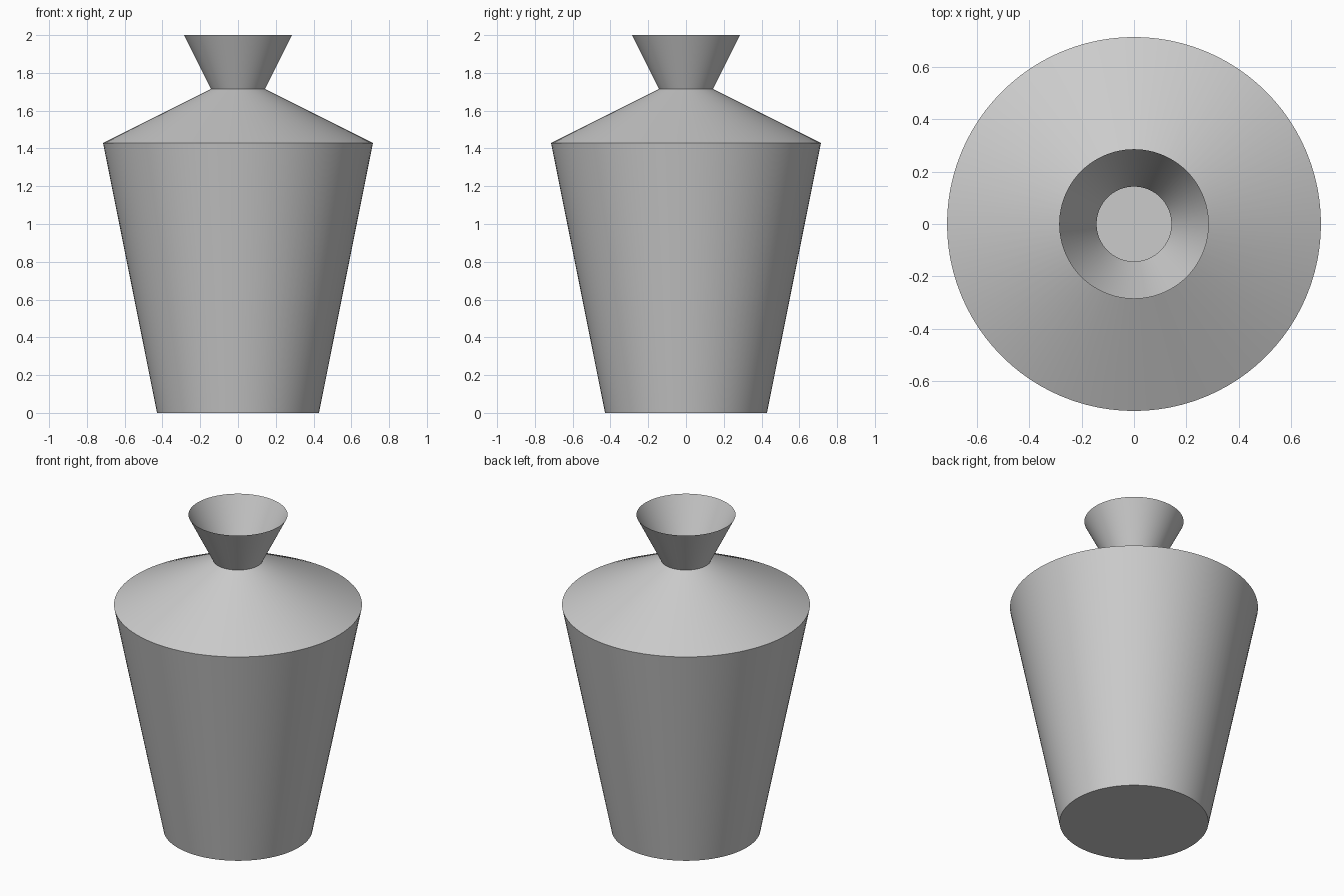
import bpy
import bmesh
import math

SIDES = 96

default = bpy.data.objects.get("Cube")
if default:
    bpy.data.objects.remove(default, do_unlink=True)


def make_material(name, color):
    mat = bpy.data.materials.new(name)
    mat.use_nodes = True
    mat.diffuse_color = color
    mat.node_tree.nodes["Principled BSDF"].inputs["Base Color"].default_value = color
    return mat


def lathe(name, profile, mat):
    """Revolve a (radius, height) profile into a thin open shell."""
    bm = bmesh.new()
    verts = [bm.verts.new((r, 0, z)) for r, z in profile]
    edges = [bm.edges.new(pair) for pair in zip(verts, verts[1:])]
    bmesh.ops.spin(bm, geom=verts + edges, cent=(0, 0, 0), axis=(0, 0, 1),
                   angle=math.tau, steps=SIDES, use_duplicate=False)
    bmesh.ops.remove_doubles(bm, verts=bm.verts[:], dist=0.0001)
    # Close the base with one flat disc
    rim = [e for e in bm.edges if e.is_boundary and all(v.co.z < 0.001 for v in e.verts)]
    bmesh.ops.contextual_create(bm, geom=rim)
    bmesh.ops.recalc_face_normals(bm, faces=bm.faces[:])
    # An open shell should face outward, so its base faces down
    base = min(bm.faces, key=lambda f: f.calc_center_median().z)
    if base.normal.z > 0:
        bmesh.ops.reverse_faces(bm, faces=bm.faces[:])
    mesh = bpy.data.meshes.new(name)
    bm.to_mesh(mesh)
    bm.free()
    mesh.materials.append(mat)
    obj = bpy.data.objects.new(name, mesh)
    bpy.context.collection.objects.link(obj)
    return obj


# Vase shell: base, shoulder, neck, flared lip
unit = 1 / 7
profile = [(3 * unit, 0), (5 * unit, 10 * unit), (unit, 12 * unit), (2 * unit, 2)]
vase = lathe("vase", profile, make_material("light grey", (0.6, 0.6, 0.6, 1)))

bpy.ops.object.select_all(action="DESELECT")
vase.select_set(True)
bpy.context.view_layer.objects.active = vase
bpy.ops.object.shade_smooth_by_angle(angle=math.radians(30))
